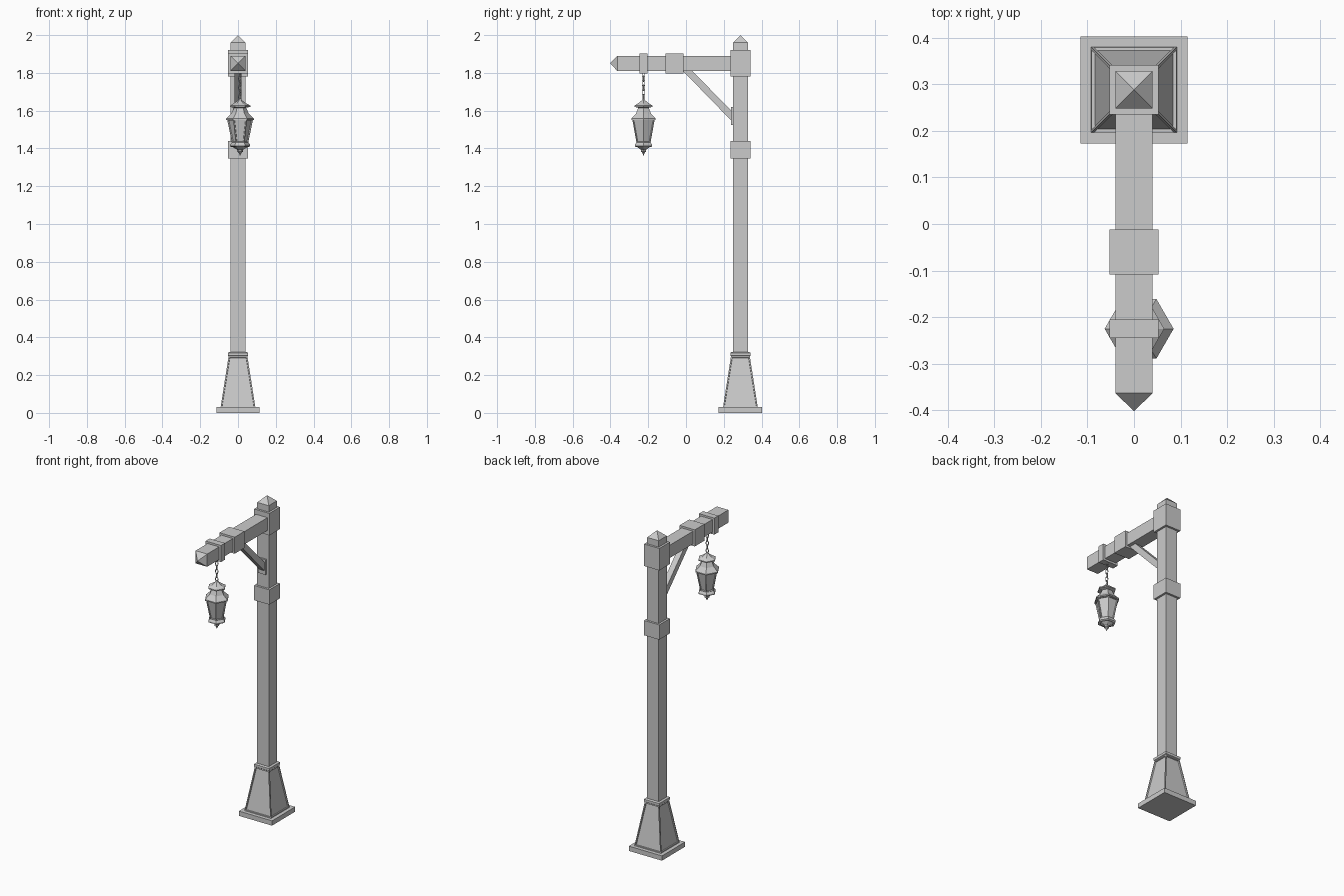
import bpy, bmesh, math
from mathutils import Matrix, Vector

if "Cube" in bpy.data.objects:
    bpy.data.objects.remove(bpy.data.objects["Cube"])

metal = bpy.data.materials.new("grey_metal")
metal.diffuse_color = (0.6, 0.6, 0.6, 1)
metal.use_nodes = True
metal.node_tree.nodes["Principled BSDF"].inputs["Base Color"].default_value = metal.diffuse_color

POST_Y = 0.288
LAMP = (0.011, -0.225)


def finish(bm, name):
    bmesh.ops.recalc_face_normals(bm, faces=bm.faces)
    me = bpy.data.meshes.new(name)
    bm.to_mesh(me)
    bm.free()
    me.materials.append(metal)
    ob = bpy.data.objects.new(name, me)
    bpy.context.collection.objects.link(ob)
    return ob


def box(name, lo, hi):
    bm = bmesh.new()
    bmesh.ops.create_cube(bm, size=1)
    lo, hi = Vector(lo), Vector(hi)
    for v in bm.verts:
        v.co = Vector(((lo[i] + hi[i]) / 2 + v.co[i] * (hi[i] - lo[i])) for i in range(3))
    return finish(bm, name)


def stack(name, profile, sides, xy, turn=0.0, panels=None, inset=0.008, depth=0.005, matrix=None):
    """Polygon rings from (z, corner radius) pairs; panels = z range of recessed sides."""
    bm = bmesh.new()
    rings = []
    for z, r in profile:
        n = 1 if r == 0 else sides
        rings.append([bm.verts.new((r * math.cos(turn + math.tau * i / sides),
                                    r * math.sin(turn + math.tau * i / sides), z)) for i in range(n)])
    for a, b in zip(rings, rings[1:]):
        for i in range(sides):
            j = (i + 1) % sides
            quad = [a[i % len(a)], a[j % len(a)], b[j % len(b)], b[i % len(b)]]
            bm.faces.new(list(dict.fromkeys(quad)))
    for ring in (rings[0], rings[-1]):
        if len(ring) > 2:
            bm.faces.new(ring)
    bmesh.ops.recalc_face_normals(bm, faces=bm.faces)
    if panels:
        bm.normal_update()
        chosen = [f for f in bm.faces if abs(f.normal.z) < 0.6
                  and panels[0] < f.calc_center_median().z < panels[1]]
        bmesh.ops.inset_individual(bm, faces=chosen, thickness=inset, depth=0)
        bmesh.ops.inset_individual(bm, faces=chosen, thickness=0.002, depth=-depth)
    bm.transform(matrix or Matrix.Translation((xy[0], xy[1], 0)))
    return finish(bm, name)


def square(name, profile, **kw):
    """Square stack given half widths, centred on the post."""
    return stack(name, [(z, h * math.sqrt(2)) for z, h in profile], 4, (0, POST_Y), math.pi / 4, **kw)


# Post and stepped base
square("base_plate", [(0, 0.115), (0.03, 0.115)])
square("pedestal", [(0.03, 0.092), (0.30, 0.050)], panels=(0.05, 0.29), inset=0.009, depth=0.007)
square("pedestal_collar", [(0.297, 0.047), (0.303, 0.053), (0.318, 0.053), (0.322, 0.047)])
square("post", [(0.30, 0.040), (1.96, 0.040), (2.0, 0)])
square("middle_block", [(1.347, 0.053), (1.44, 0.053)])
square("top_block", [(1.782, 0.053), (1.92, 0.053)])

# Horizontal arm with a pyramid tip, lying along -y
lay = Matrix.Translation((0, 0, 1.85)) @ Matrix.Rotation(math.pi / 2, 4, 'X')
h = 0.04 * math.sqrt(2)
stack("arm", [(-0.25, h), (0.363, h), (0.402, 0)], 4, (0, 0), math.pi / 4, matrix=lay)
box("arm_block", (-0.053, -0.108, 1.798), (0.053, -0.012, 1.902))
box("hanger_band", (-0.053, -0.245, 1.798), (0.053, -0.205, 1.902))

# Diagonal brace, side profile swept in x
bm = bmesh.new()
side = [(-0.018, 1.812), (0.032, 1.812), (0.245, 1.594), (0.245, 1.542)]
face = bm.faces.new([bm.verts.new((-0.018, y, z)) for y, z in side])
ext = bmesh.ops.extrude_face_region(bm, geom=[face])
bmesh.ops.translate(bm, vec=(0.036, 0, 0),
                    verts=[g for g in ext["geom"] if isinstance(g, bmesh.types.BMVert)])
finish(bm, "brace")
box("brace_plate", (-0.026, 0.238, 1.525), (0.026, 0.25, 1.62))

# Hexagonal lantern
stack("lantern_finial", [(1.36, 0), (1.378, 0.008), (1.383, 0.015), (1.392, 0.015),
                         (1.397, 0.022), (1.412, 0.046)], 6, LAMP)
stack("lantern_bottom_rim", [(1.408, 0.046), (1.412, 0.053), (1.42, 0.053), (1.432, 0.044)], 6, LAMP)
stack("lantern_body", [(1.43, 0.043), (1.552, 0.068)], 6, LAMP,
      panels=(1.44, 1.54), inset=0.006, depth=0.006)
stack("lantern_roof", [(1.55, 0.068), (1.551, 0.074), (1.558, 0.074), (1.585, 0.046),
                       (1.615, 0.032), (1.618, 0.036)], 6, LAMP)
stack("lantern_crown", [(1.616, 0.036), (1.620, 0.054), (1.627, 0.054), (1.638, 0.034),
                        (1.648, 0.020), (1.655, 0.010), (1.664, 0.006)], 6, LAMP)


# Chain of alternating oval links
def link(name, z, spin):
    bm = bmesh.new()
    major, minor = 10, 5
    grid = []
    for i in range(major):
        a = math.tau * i / major
        ring = []
        for k in range(minor):
            b = math.tau * k / minor
            r = 0.0075 + 0.0022 * math.cos(b)
            stretch = math.copysign(0.008, math.sin(a)) if abs(math.sin(a)) > 0.01 else 0
            ring.append(bm.verts.new((r * math.cos(a), 0.0022 * math.sin(b), r * math.sin(a) + stretch)))
        grid.append(ring)
    for i in range(major):
        for k in range(minor):
            i2, k2 = (i + 1) % major, (k + 1) % minor
            bm.faces.new((grid[i][k], grid[i2][k], grid[i2][k2], grid[i][k2]))
    bm.transform(Matrix.Translation((LAMP[0] * 0.9, LAMP[1], z)) @ Matrix.Rotation(spin, 4, 'Z'))
    return finish(bm, name)


for i in range(6):
    link(f"chain_link_{i + 1}", 1.672 + i * 0.0245, math.radians(20 + 90 * (i % 2)))
